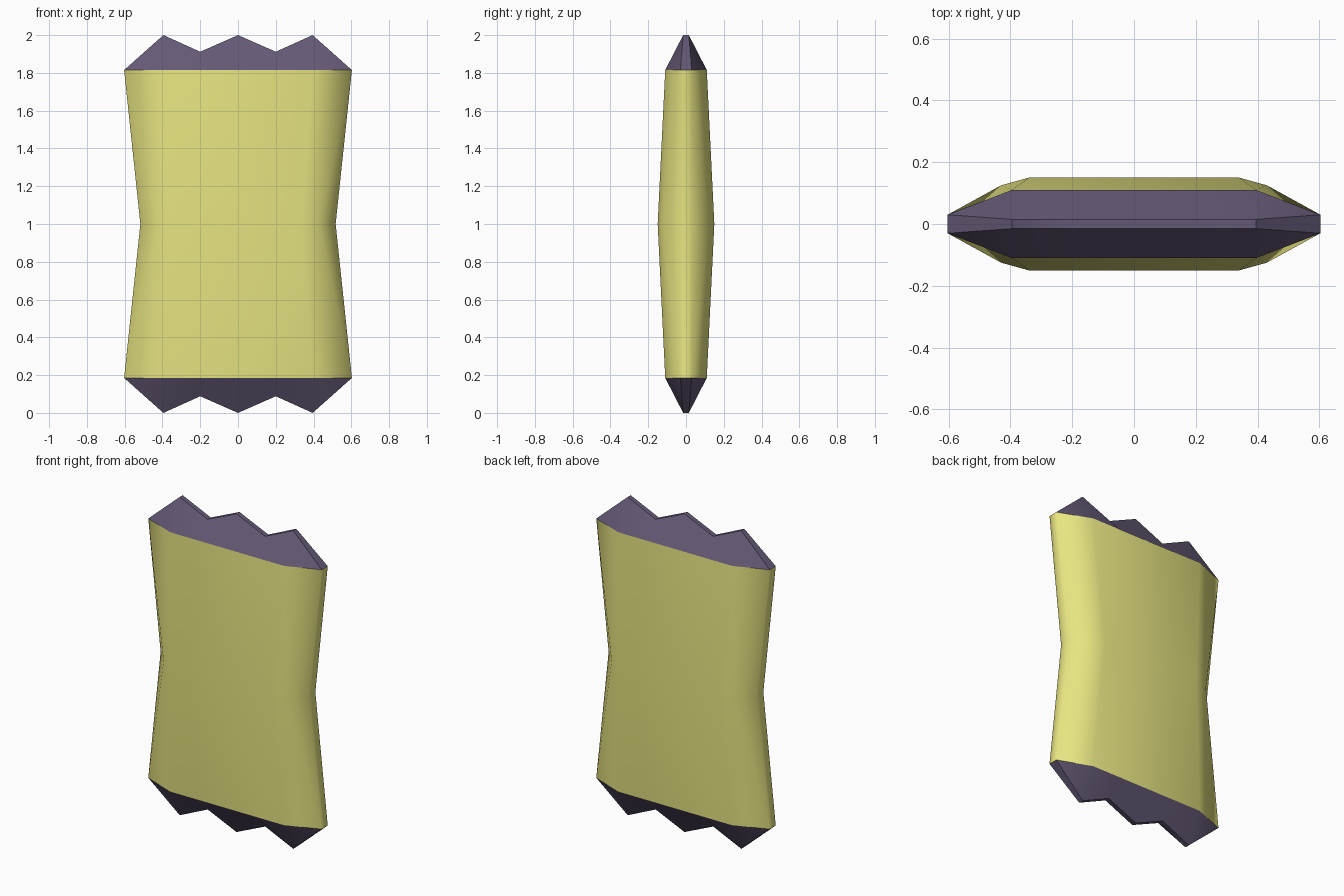
import bpy, bmesh, math

if "Cube" in bpy.data.objects:
    bpy.data.objects.remove(bpy.data.objects["Cube"])

END = 0.815   # height of the colour seam above the middle


def material(name, rgb):
    m = bpy.data.materials.new(name)
    m.diffuse_color = (*rgb, 1)
    m.use_nodes = True
    m.node_tree.nodes["Principled BSDF"].inputs["Base Color"].default_value = m.diffuse_color
    return m


def eighth(name, faces, mat):
    """Build one octant from point lists, then mirror it on all three axes."""
    bm = bmesh.new()
    for pts in faces:
        f = bm.faces.new([bm.verts.new(p) for p in pts])
        f.normal_update()
        if f.normal.dot(f.calc_center_median()) < 0:
            f.normal_flip()
    bmesh.ops.remove_doubles(bm, verts=bm.verts, dist=1e-4)
    me = bpy.data.meshes.new(name)
    bm.to_mesh(me)
    bm.free()
    me.materials.append(mat)
    ob = bpy.data.objects.new(name, me)
    bpy.context.collection.objects.link(ob)
    ob.location.z = 1
    mod = ob.modifiers.new("mirror", 'MIRROR')
    mod.use_axis = (True, True, True)
    bpy.context.view_layer.objects.active = ob
    ob.select_set(True)
    bpy.ops.object.modifier_apply(modifier=mod.name)
    bpy.ops.object.shade_smooth_by_angle(angle=math.radians(50))
    ob.select_set(False)
    return ob


# Wrapper body: wide flat ends, narrower and thicker waist
e0, e1, e2, e3 = [(x, y, END) for x, y in ((0, .11), (.395, .11), (.603, .03), (.603, 0))]
w0, w1, w2, w3, w4 = [(x, y, 0) for x, y in
                      ((0, .15), (.34, .15), (.43, .125), (.517, .03), (.517, 0))]
eighth("wrapper_body", [(w0, w1, e1, e0), (w1, w2, e1), (w2, e2, e1),
                        (w2, w3, e2), (w3, w4, e3, e2)],
       material("yellow", (.80, .78, .22)))

# Pinched zigzag ends, top and bottom
xs = (0, .2, .395)
tips = [(0, 1.0), (.2, .912), (.395, 1.0)]
base = [(x, .11, END) for x in xs]
outer = [(x, .015, z) for x, z in tips]
mid = [(x, 0, z) for x, z in tips]
faces = [(base[2], e2, outer[2]), (outer[2], e2, e3, mid[2])]
for i in range(2):
    faces.append((base[i], base[i + 1], outer[i + 1], outer[i]))
    faces.append((outer[i], outer[i + 1], mid[i + 1], mid[i]))
eighth("zigzag_ends", faces, material("purple", (.13, .10, .18)))
